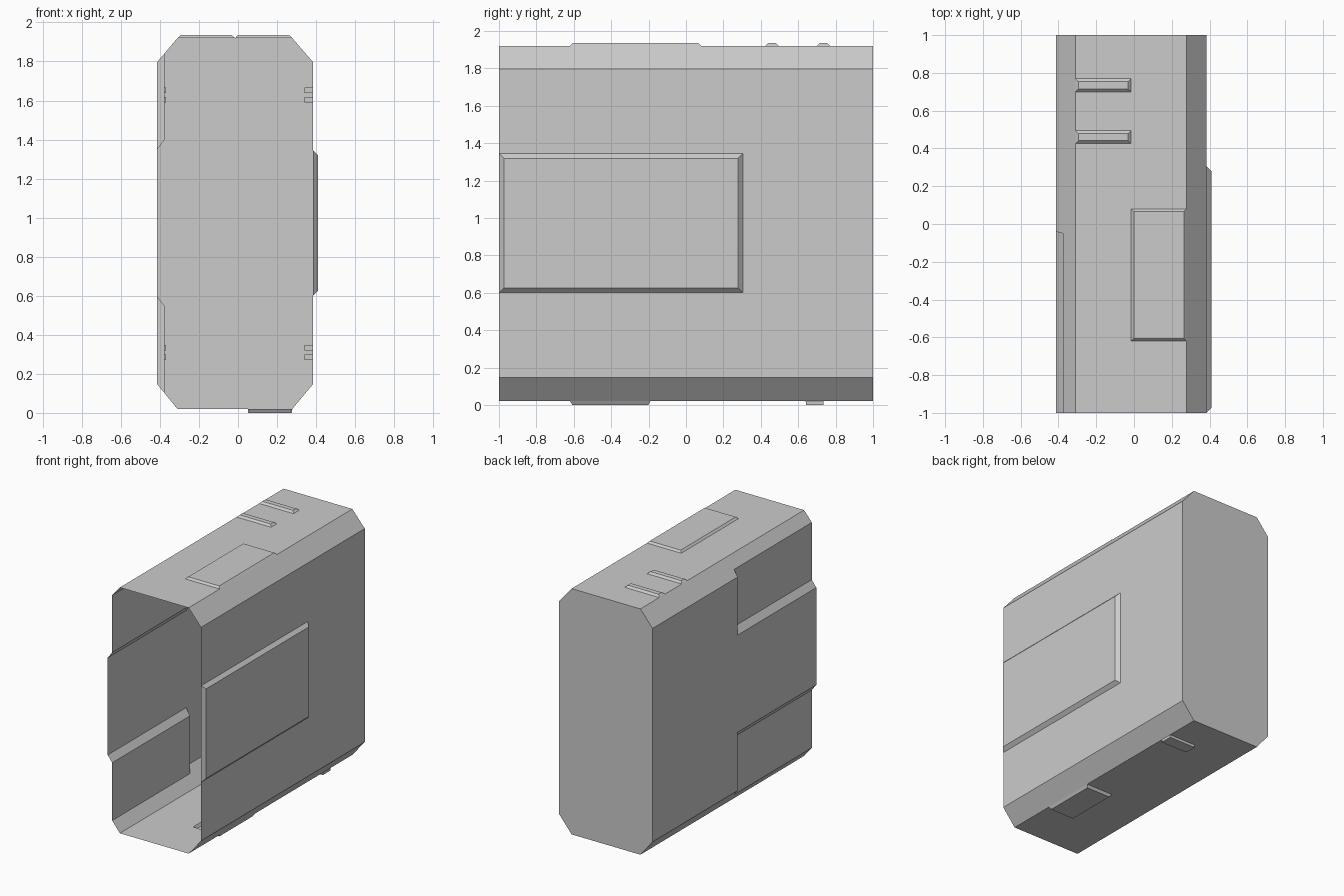
import bpy, bmesh
from mathutils import Vector

cube = bpy.data.objects.get("Cube")
if cube:
    bpy.data.objects.remove(cube)

grey = bpy.data.materials.new("plain grey")
grey.use_nodes = True
colour = (0.6, 0.6, 0.6, 1)
grey.diffuse_color = colour
grey.node_tree.nodes["Principled BSDF"].inputs["Base Color"].default_value = colour


def add_object(name, bm):
    bmesh.ops.recalc_face_normals(bm, faces=bm.faces)
    mesh = bpy.data.meshes.new(name)
    bm.to_mesh(mesh)
    bm.free()
    mesh.materials.append(grey)
    obj = bpy.data.objects.new(name, mesh)
    bpy.context.collection.objects.link(obj)
    return obj


def prism(name, profile, y0, y1, slant=0.0):
    """Extrude an x-z profile along y; slant tilts the far end across x."""
    bm = bmesh.new()
    far_x = max(x for x, z in profile)
    near = [bm.verts.new((x, y0, z)) for x, z in profile]
    far = [bm.verts.new((x, y1 + slant * (far_x - x), z)) for x, z in profile]
    bm.faces.new(near)
    bm.faces.new(far)
    for i in range(len(profile)):
        j = (i + 1) % len(profile)
        bm.faces.new((near[i], near[j], far[j], far[i]))
    return add_object(name, bm)


def panel(name, lo, hi, axis, sign, bevel):
    """Box with a sloped rim on the face looking along sign * axis."""
    bm = bmesh.new()
    bmesh.ops.create_cube(bm, size=1)
    lo, hi = Vector(lo), Vector(hi)
    centre, size = (lo + hi) / 2, hi - lo
    root = 0.01  # part sunk into the body
    rings = []
    for v in bm.verts:
        outer = v.co[axis] * sign > 0
        for k in range(3):
            inset = bevel if outer and k != axis else 0
            v.co[k] = centre[k] + v.co[k] * (size[k] - 2 * inset)
        if not outer:
            rings.append(v)
    base = next(f for f in bm.faces if all(v in rings for v in f.verts))
    bm.faces.remove(base)
    # straight root below the sloped rim
    edges = [e for e in bm.edges if e.is_boundary]
    new = bmesh.ops.extrude_edge_only(bm, edges=edges)["geom"]
    new_verts = [g for g in new if isinstance(g, bmesh.types.BMVert)]
    for v in new_verts:
        v.co[axis] -= sign * root
    bmesh.ops.holes_fill(bm, edges=[e for e in bm.edges if e.is_boundary])
    return add_object(name, bm)


# Main casing: octagonal outline running front to back
BOTTOM, TOP, LEFT, RIGHT = 0.02, 1.92, -0.414, 0.384
casing = prism("casing", [
    (-0.31, BOTTOM), (0.278, BOTTOM), (RIGHT, 0.147), (RIGHT, 1.797),
    (0.278, TOP), (-0.31, TOP), (LEFT, 1.797), (LEFT, 0.147)], -1, 1)

# Raised panels on the side, top and underside
raised = [
    panel("side_panel", (RIGHT, -1, 0.6), (0.41, 0.305, 1.345), 0, 1, 0.026),
    panel("top_panel", (-0.015, -0.62, TOP), (0.278, 0.08, 1.935), 2, 1, 0.014),
    panel("bottom_panel", (0.05, -0.62, 0), (0.278, -0.19, BOTTOM), 2, -1, 0.012),
    panel("bottom_rib", (0.05, 0.64, 0), (0.278, 0.735, BOTTOM), 2, -1, 0.001)]
for y in (0.425, 0.7):
    raised.append(panel("top_rib", (-0.31, y, TOP), (-0.015, y + 0.07, 1.935), 2, 1, 0.016))

# Stepped recesses on the other side
recesses = [
    prism("upper_recess", [(-0.45, 1.3), (-0.376, 1.4), (-0.376, 2), (-0.45, 2)],
          -1.1, -0.05, 0.25),
    prism("lower_recess", [(-0.45, 0.645), (-0.376, 0.547), (-0.376, -0.1), (-0.45, -0.1)],
          -1.1, -0.05, 0.25)]

helpers = [(o, "UNION") for o in raised] + [(o, "DIFFERENCE") for o in recesses]
for obj, operation in helpers:
    mod = casing.modifiers.new(obj.name, "BOOLEAN")
    mod.object, mod.operation, mod.solver = obj, operation, "EXACT"

# Bake the cuts, then open the front
bpy.context.view_layer.update()
evaluated = casing.evaluated_get(bpy.context.evaluated_depsgraph_get())
bm = bmesh.new()
bm.from_mesh(evaluated.to_mesh())
casing.modifiers.clear()
front = [f for f in bm.faces if f.calc_center_median().y < -0.999 and f.normal.y < -0.9]
bmesh.ops.delete(bm, geom=front, context="FACES")
bm.to_mesh(casing.data)
bm.free()
for obj, operation in helpers:
    bpy.data.objects.remove(obj)

# Small guide tabs inside both side walls
for side, wall, inward in (("left", RIGHT, -1), ("right", LEFT, 1)):
    for z in (0.27, 0.32, 1.59, 1.638):
        x0, x1 = sorted((wall, wall + inward * 0.044))
        prism(side + "_guide_tab", [(x0, z), (x1, z), (x1, z + 0.029), (x0, z + 0.029)],
              0.8, 0.9)
